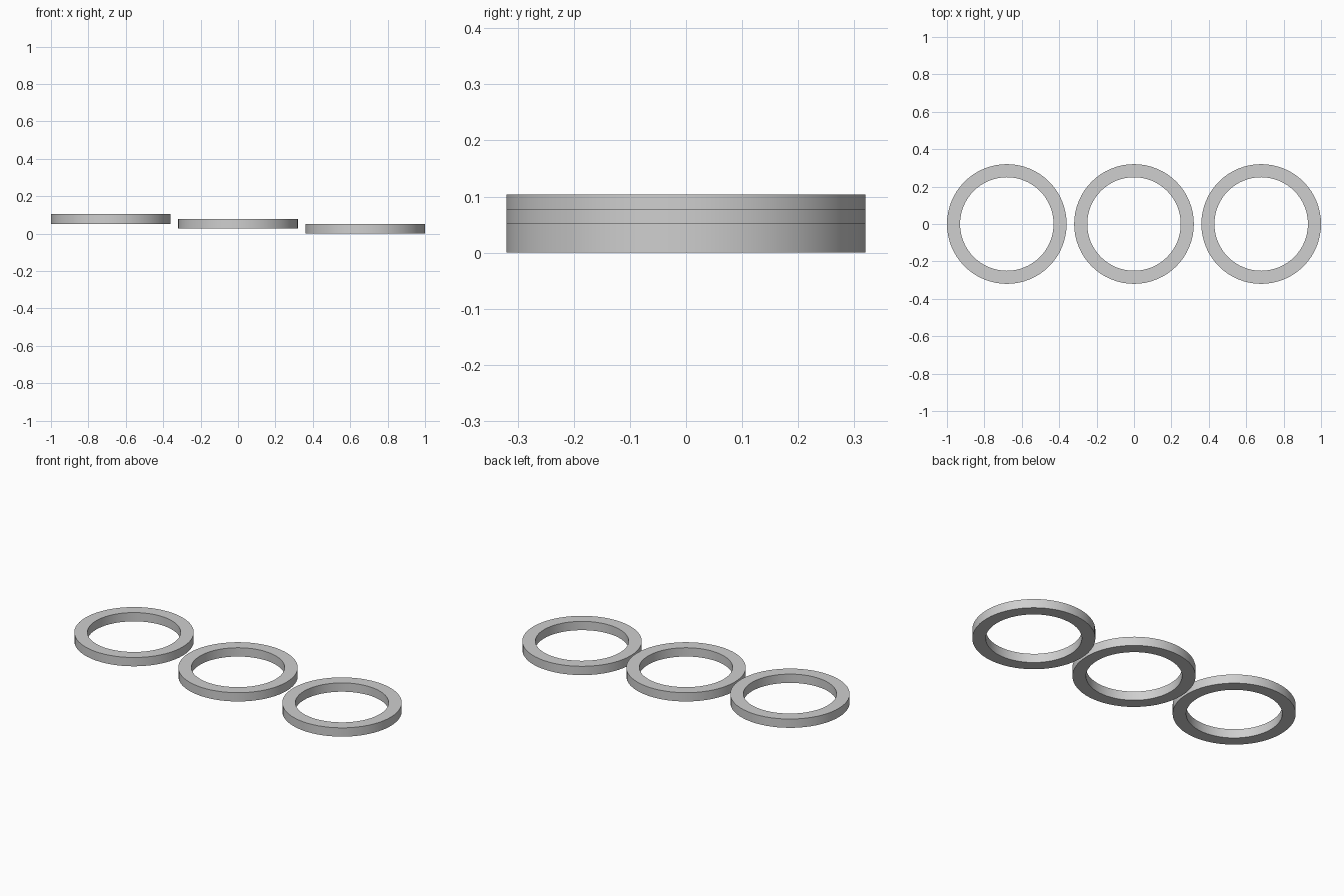
import bpy, bmesh, math

if "Cube" in bpy.data.objects:
    bpy.data.objects.remove(bpy.data.objects["Cube"])

OUTER, INNER, THICK, SEG = 0.32, 0.25, 0.052, 64

grey = bpy.data.materials.new("light grey")
grey.diffuse_color = (0.62, 0.62, 0.62, 1)
grey.use_nodes = True
grey.node_tree.nodes["Principled BSDF"].inputs["Base Color"].default_value = grey.diffuse_color


def ring(name, x, z):
    """Flat square-section ring: a rectangle profile spun around z."""
    bm = bmesh.new()
    profile = [(INNER, 0), (OUTER, 0), (OUTER, THICK), (INNER, THICK)]
    loops = []
    for i in range(SEG):
        a = 2 * math.pi * i / SEG
        loops.append([bm.verts.new((r * math.cos(a), r * math.sin(a), h)) for r, h in profile])
    for i in range(SEG):
        p, q = loops[i], loops[(i + 1) % SEG]
        for j in range(4):
            k = (j + 1) % 4
            bm.faces.new((p[j], p[k], q[k], q[j]))
    bmesh.ops.recalc_face_normals(bm, faces=bm.faces)
    mesh = bpy.data.meshes.new(name)
    bm.to_mesh(mesh)
    bm.free()
    mesh.materials.append(grey)
    obj = bpy.data.objects.new(name, mesh)
    obj.location = (x, 0, z)
    bpy.context.collection.objects.link(obj)
    obj.select_set(True)
    bpy.context.view_layer.objects.active = obj


# Three rings stepping down from left to right
for name, x, step in (("left_ring", -0.68, 2), ("middle_ring", 0, 1), ("right_ring", 0.68, 0)):
    ring(name, x, step * 0.026)

bpy.ops.object.shade_smooth_by_angle(angle=math.radians(30))
